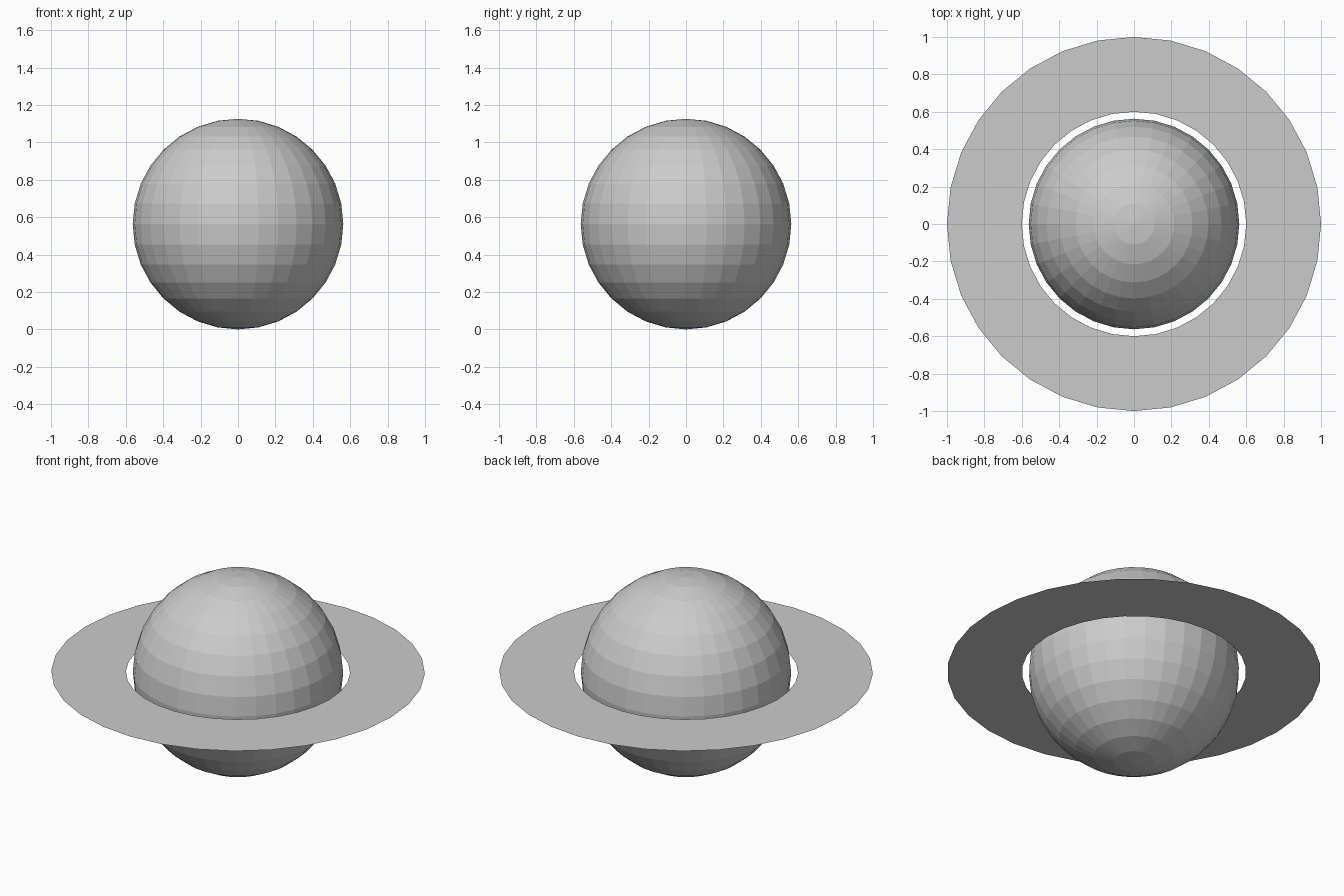
import bpy, bmesh, math

if "Cube" in bpy.data.objects:
    bpy.data.objects.remove(bpy.data.objects["Cube"])

R = 0.563          # planet radius
INNER, OUTER = 0.6, 1.0
SEGMENTS = 32

grey = bpy.data.materials.new("light grey")
grey.diffuse_color = (0.6, 0.6, 0.6, 1)
grey.use_nodes = True
grey.node_tree.nodes["Principled BSDF"].inputs["Base Color"].default_value = grey.diffuse_color


def add_object(name, bm):
    mesh = bpy.data.meshes.new(name)
    bm.to_mesh(mesh)
    bm.free()
    mesh.materials.append(grey)
    obj = bpy.data.objects.new(name, mesh)
    obj.location.z = R
    bpy.context.collection.objects.link(obj)
    return obj


# Flat-shaded planet globe
bm = bmesh.new()
bmesh.ops.create_uvsphere(bm, u_segments=SEGMENTS, v_segments=16, radius=R)
add_object("planet", bm)

# Paper-thin flat ring around the equator
bm = bmesh.new()
loops = []
for radius in (INNER, OUTER):
    loops.append([bm.verts.new((radius * math.cos(math.tau * i / SEGMENTS),
                                radius * math.sin(math.tau * i / SEGMENTS), 0))
                  for i in range(SEGMENTS)])
inner, outer = loops
for i in range(SEGMENTS):
    j = (i + 1) % SEGMENTS
    bm.faces.new((inner[i], outer[i], outer[j], inner[j]))
add_object("ring", bm)
